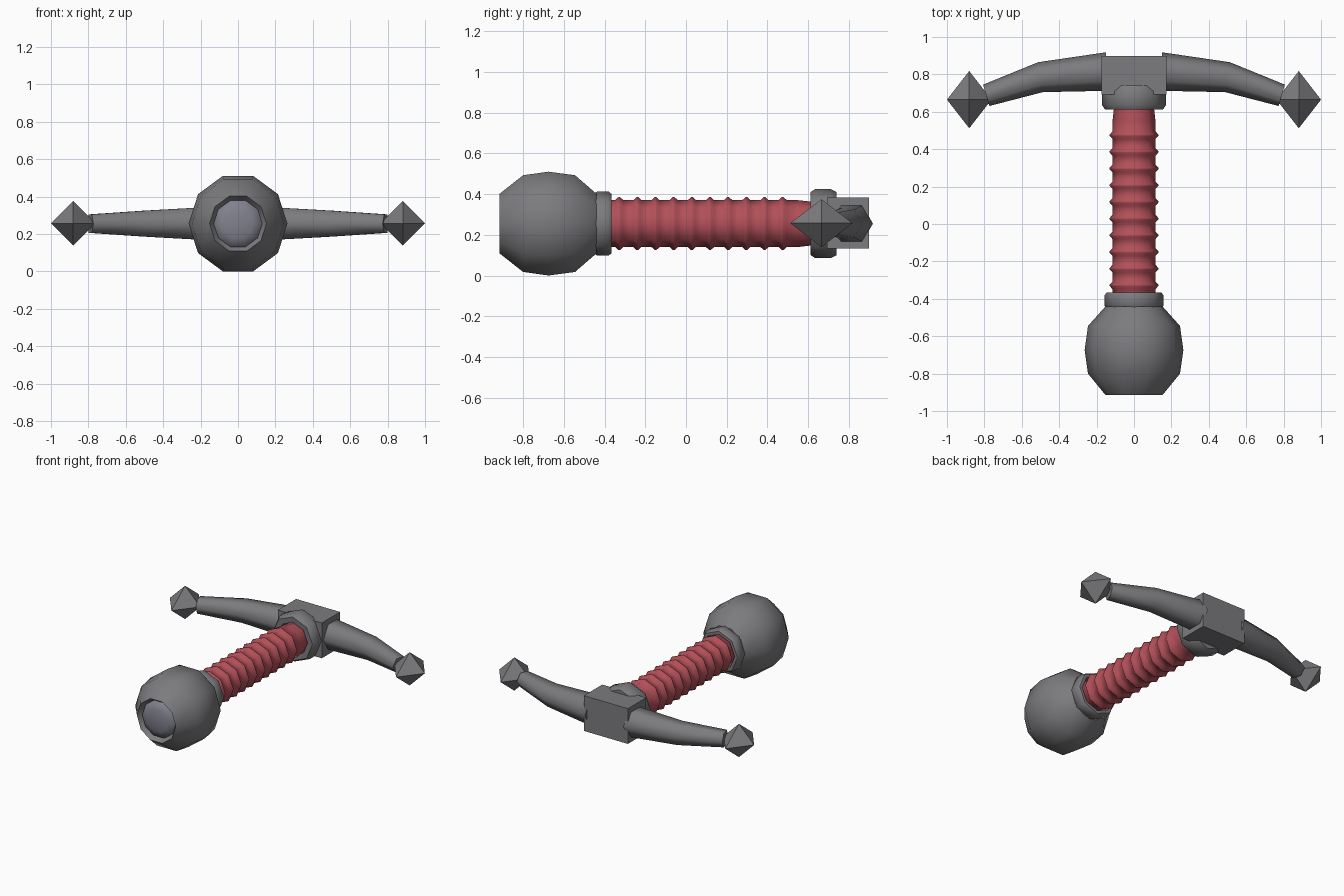
import bpy, bmesh
from math import sin, cos, pi, radians
from mathutils import Vector

if "Cube" in bpy.data.objects:
    bpy.data.objects.remove(bpy.data.objects["Cube"])

ZC = 0.255


def finish(name, bm, angle=None, mat=None):
    bmesh.ops.recalc_face_normals(bm, faces=bm.faces)
    me = bpy.data.meshes.new(name)
    bm.to_mesh(me)
    bm.free()
    ob = bpy.data.objects.new(name, me)
    bpy.context.collection.objects.link(ob)
    me.materials.append(mat or steel)
    if angle:
        bpy.ops.object.select_all(action='DESELECT')
        ob.select_set(True)
        bpy.context.view_layer.objects.active = ob
        bpy.ops.object.shade_smooth_by_angle(angle=radians(angle))
    return ob


def skin(bm, rings, closed=False):
    n = len(rings[0])
    pairs = list(zip(rings, rings[1:]))
    if closed:
        pairs.append((rings[-1], rings[0]))
    for a, b in pairs:
        for i in range(n):
            j = (i + 1) % n
            bm.faces.new((a[i], a[j], b[j], b[i]))
    if not closed:
        bm.faces.new(rings[0])
        bm.faces.new(rings[-1])


def lathe(name, profile, sides, angle=None, mat=None, closed=False, zs=1.0):
    """Turn (y, radius) points around the long axis."""
    bm = bmesh.new()
    rings = [[bm.verts.new((r * cos(2 * pi * i / sides), y, ZC + zs * r * sin(2 * pi * i / sides)))
              for i in range(sides)] for y, r in profile]
    skin(bm, rings, closed)
    return finish(name, bm, angle, mat)


def material(name, color):
    m = bpy.data.materials.new(name)
    m.diffuse_color = (*color, 1)
    m.use_nodes = True
    m.node_tree.nodes["Principled BSDF"].inputs["Base Color"].default_value = m.diffuse_color
    return m


steel = material("dark_steel", (0.20, 0.20, 0.212))
red = material("red_wrap", (0.45, 0.08, 0.10))
gem = material("blue_grey_gem", (0.22, 0.22, 0.27))

# pommel with a shallow socket at the front
lathe("pommel", [(-0.88, 0.128), (-0.915, 0.152), (-0.80, 0.246), (-0.675, 0.264),
                 (-0.545, 0.246), (-0.44, 0.152)], 10, 45, zs=1.015)
# domed gem in the socket
lathe("pommel_gem", [(-0.87, 0.135), (-0.892, 0.126), (-0.908, 0.08), (-0.915, 0.03)], 10, 60, gem)

# hollow collars at both ends of the grip
lathe("lower_collar", [(-0.45, 0.12), (-0.45, 0.147), (-0.437, 0.157), (-0.38, 0.157),
                       (-0.367, 0.147), (-0.367, 0.125), (-0.41, 0.112)], 8, 50, closed=True)
lathe("upper_collar", [(0.615, 0.115), (0.612, 0.155), (0.635, 0.17), (0.71, 0.17),
                       (0.74, 0.155), (0.74, 0.10)], 8, 50, closed=True)

# grip core with ten raised wraps
core = [(-0.43, 0.114)]
for k in range(10):
    y = -0.328 + 0.0892 * k
    core += [(y - 0.02, 0.115), (y - 0.004, 0.13), (y + 0.004, 0.13), (y + 0.02, 0.115)]
core += [(0.55, 0.115), (0.62, 0.107), (0.70, 0.10)]
lathe("grip", core, 8, 50, red)

# guard block
bm = bmesh.new()
bmesh.ops.create_cube(bm, size=1)
for v in bm.verts:
    v.co = Vector((v.co.x * 0.345, 0.795 + v.co.y * 0.205, 0.257 + v.co.z * 0.25))
finish("guard_block", bm)

# curved six-sided arms and octahedral tips
for side, label in ((1, "right"), (-1, "left")):
    bm = bmesh.new()
    rings = []
    for x, y, r, lean in ((0.15, 0.815, 0.103, 0.0), (0.50, 0.785, 0.08, 0.16), (0.79, 0.688, 0.057, 0.3)):
        rings.append([bm.verts.new((side * (x + r * cos(pi * i / 3) * sin(lean)),
                                    y + r * cos(pi * i / 3), ZC + r * sin(pi * i / 3)))
                      for i in range(6)])
    skin(bm, rings)
    finish(label + "_guard_arm", bm, 65)

    bm = bmesh.new()
    c = Vector((side * 0.881, 0.665, 0.257))
    px, nx, py, ny, pz, nz = [bm.verts.new(c + Vector(d)) for d in (
        (0.119, 0, 0), (-0.119, 0, 0), (0, 0.153, 0), (0, -0.153, 0), (0, 0, 0.118), (0, 0, -0.118))]
    eq = [px, py, nx, ny]
    for i in range(4):
        for p in (pz, nz):
            bm.faces.new((eq[i], eq[(i + 1) % 4], p))
    finish(label + "_guard_tip", bm)
